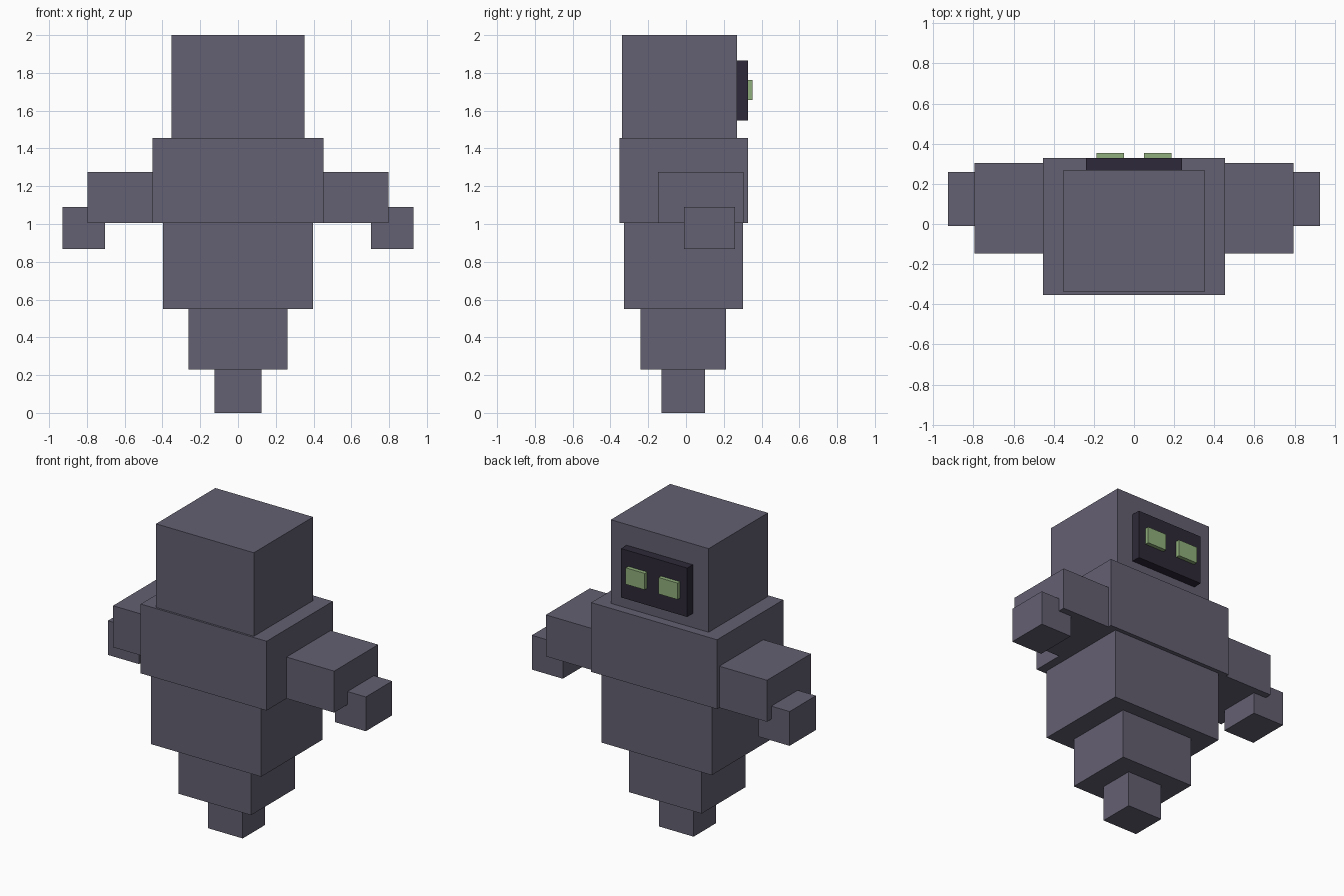
import bpy

if "Cube" in bpy.data.objects:
    bpy.data.objects.remove(bpy.data.objects["Cube"])


def material(name, rgb):
    mat = bpy.data.materials.new(name)
    mat.diffuse_color = (*rgb, 1.0)
    mat.use_nodes = True
    mat.node_tree.nodes["Principled BSDF"].inputs["Base Color"].default_value = mat.diffuse_color
    return mat


SLATE = material("slate", (0.127, 0.117, 0.168))
DARK = material("dark", (0.027, 0.022, 0.040))
GREEN = material("green", (0.28, 0.43, 0.20))


def block(name, x, y, z, mat=SLATE):
    """Box from (min, max) ranges on each axis."""
    bpy.ops.mesh.primitive_cube_add(size=1, location=[(a + b) / 2 for a, b in (x, y, z)])
    obj = bpy.context.object
    obj.name = name
    obj.scale = [b - a for a, b in (x, y, z)]
    bpy.ops.object.transform_apply(location=False, rotation=False, scale=True)
    obj.data.materials.append(mat)
    return obj


def pair(name, x, y, z, mat=SLATE):
    """The same box on both sides of the body."""
    block(name + "_right", x, y, z, mat)
    block(name + "_left", (-x[1], -x[0]), y, z, mat)


# Stacked body, tapering to a small tail: name, half width, depth range, height range
for name, hw, y, z in (
    ("tail_tip", 0.125, (-0.13, 0.10), (0.0, 0.23)),
    ("lower_body", 0.262, (-0.24, 0.213), (0.23, 0.55)),
    ("belly", 0.397, (-0.328, 0.302), (0.55, 1.005)),
    ("chest", 0.453, (-0.353, 0.328), (1.005, 1.456)),
    ("head", 0.352, (-0.34, 0.27), (1.456, 2.0)),
):
    block(name, (-hw, hw), y, z)

# Arms and hands
pair("arm", (0.453, 0.796), (-0.148, 0.304), (1.005, 1.275))
pair("hand", (0.705, 0.928), (-0.011, 0.26), (0.867, 1.09))

# Face plate and eyes on the +y side
block("face_plate", (-0.238, 0.238), (0.27, 0.328), (1.547, 1.865), DARK)
pair("eye", (0.05, 0.187), (0.328, 0.353), (1.656, 1.763), GREEN)
